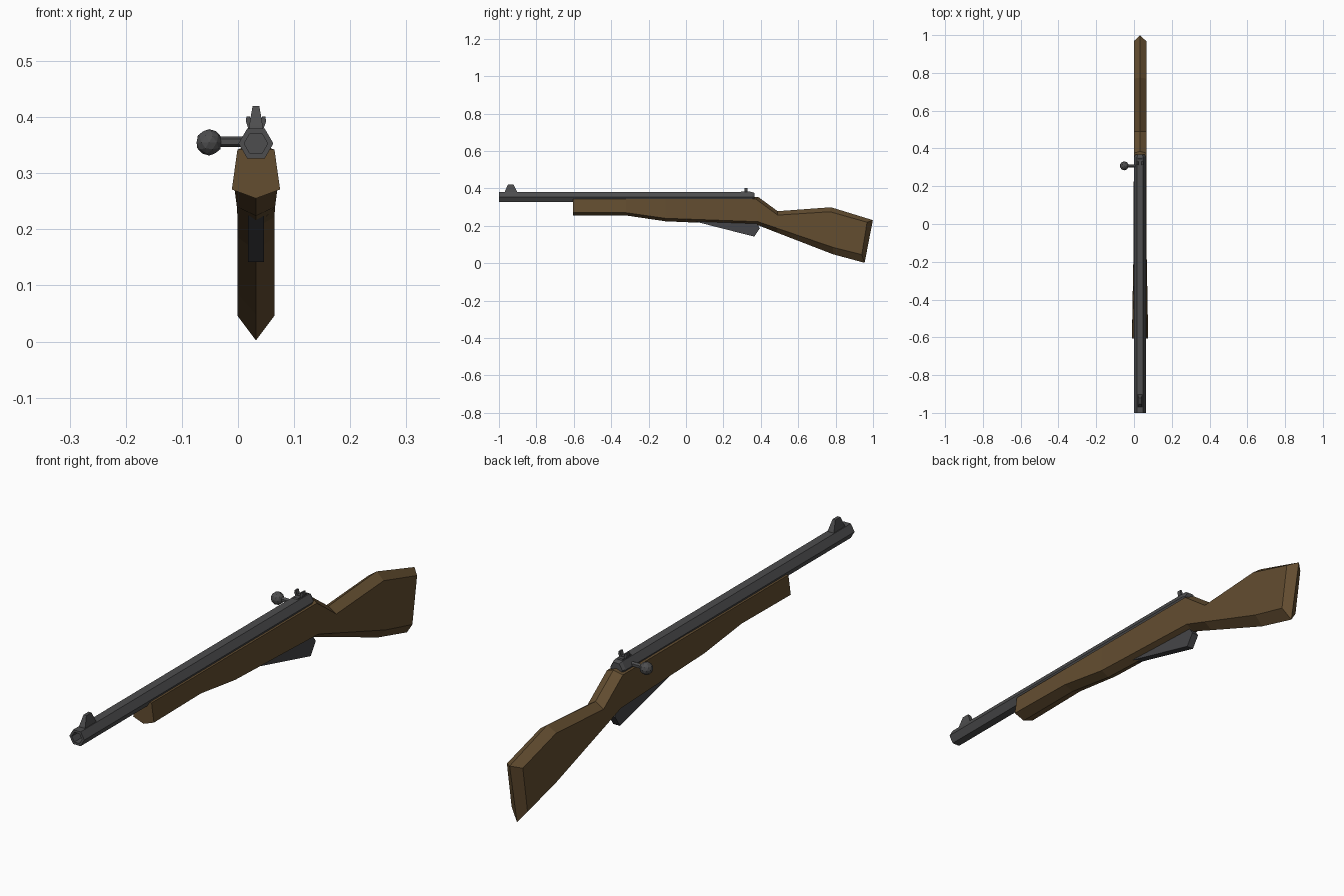
import bpy, bmesh, math
from mathutils import Matrix, Vector

if "Cube" in bpy.data.objects:
    bpy.data.objects.remove(bpy.data.objects["Cube"])

CX = 0.032  # centre line of the gun body (the bolt knob sticks out to -x)


def material(name, rgb):
    m = bpy.data.materials.new(name)
    m.diffuse_color = (*rgb, 1)
    m.use_nodes = True
    m.node_tree.nodes["Principled BSDF"].inputs["Base Color"].default_value = m.diffuse_color
    return m


WOOD = material("wood", (0.125, 0.075, 0.03))
METAL = material("metal", (0.075, 0.075, 0.077))
DARK = material("dark_metal", (0.06, 0.06, 0.065))


def finish(name, bm, mat):
    bmesh.ops.recalc_face_normals(bm, faces=bm.faces)
    me = bpy.data.meshes.new(name)
    bm.to_mesh(me)
    bm.free()
    me.materials.append(mat)
    ob = bpy.data.objects.new(name, me)
    bpy.context.collection.objects.link(ob)
    return ob


def loft(bm, rings, caps=True):
    """Skin a list of equal-length closed rings."""
    vs = [[bm.verts.new(p) for p in r] for r in rings]
    n = len(vs[0])
    for a, b in zip(vs, vs[1:]):
        for i in range(n):
            j = (i + 1) % n
            bm.faces.new((a[i], a[j], b[j], b[i]))
    if caps:
        bm.faces.new(vs[0])
        bm.faces.new(vs[-1])
    return vs


def hexagon(r, y, z=0.353):
    return [(CX + r * math.cos(i * math.pi / 3), y, z + r * math.sin(i * math.pi / 3))
            for i in range(6)]


# Barrel: hexagonal tube with a recessed muzzle and chamfered breech
bm = bmesh.new()
loft(bm, [hexagon(0.021, -0.95), hexagon(0.021, -1.0), hexagon(0.031, -1.0),
          hexagon(0.031, 0.355), hexagon(0.025, 0.367)])
finish("barrel", bm, METAL)

# Stock stations: top ridge, upper edge, lower edge, bottom ridge as (y, z), then half widths
stations = [
    ((-0.605, 0.342), (-0.605, 0.342), (-0.605, 0.271), (-0.605, 0.255), 0.033, 0.043),
    ((-0.32, 0.342), (-0.32, 0.342), (-0.32, 0.270), (-0.32, 0.255), 0.033, 0.038),
    ((-0.11, 0.342), (-0.11, 0.342), (-0.11, 0.240), (-0.11, 0.224), 0.033, 0.034),
    ((0.385, 0.355), (0.375, 0.342), (0.385, 0.222), (0.385, 0.203), 0.033, 0.033),
    ((0.49, 0.278), (0.49, 0.257), (0.49, 0.186), (0.49, 0.162), 0.033, 0.033),
    ((0.775, 0.299), (0.77, 0.275), (0.785, 0.085), (0.785, 0.048), 0.033, 0.033),
    ((0.999, 0.230), (0.968, 0.219), (0.940, 0.046), (0.955, 0.002), 0.033, 0.033),
]
bm = bmesh.new()
rings = []
for top, up, low, bot, wu, wl in stations:
    rings.append([(CX, *top), (CX + wu, *up), (CX + wl, *low),
                  (CX, *bot), (CX - wl, *low), (CX - wu, *up)])
vs = loft(bm, rings, caps=False)
bm.faces.new(vs[0])
b = vs[-1]
bm.faces.new(b[:4])                       # butt plate is two halves meeting at a ridge
bm.faces.new((b[3], b[4], b[5], b[0]))
finish("stock", bm, WOOD)

# Magazine: wedge under the stock
profile = [(0.04, 0.225), (0.365, 0.142), (0.395, 0.187), (0.37, 0.225)]
bm = bmesh.new()
loft(bm, [[(CX + s * 0.014, y, z) for y, z in profile] for s in (-1, 1)])
finish("magazine", bm, DARK)

# Front sight: tapered blade
bm = bmesh.new()
loft(bm, [[(CX - w, y0, z), (CX + w, y0, z), (CX + w, y1, z), (CX - w, y1, z)]
          for w, y0, y1, z in ((0.014, -0.972, -0.9, 0.372), (0.012, -0.968, -0.905, 0.385),
                               (0.006, -0.952, -0.922, 0.420))])
finish("front_sight", bm, METAL)

# Rear sight: low base with a notched upright
bm = bmesh.new()
notch = [(-0.012, 0.375), (-0.018, 0.392), (-0.017, 0.401), (-0.011, 0.401), (-0.007, 0.387),
         (0.007, 0.387), (0.011, 0.401), (0.017, 0.401), (0.018, 0.392), (0.012, 0.375)]
loft(bm, [[(CX + x, y, z) for x, z in notch] for y in (0.313, 0.330)])
finish("rear_sight", bm, METAL)
bm = bmesh.new()
base = [(0.29, 0.375), (0.295, 0.384), (0.345, 0.384), (0.35, 0.375)]
loft(bm, [[(CX + s * 0.011, y, z) for y, z in base] for s in (-1, 1)])
finish("rear_sight_base", bm, METAL)

# Bolt handle and knob
bm = bmesh.new()
ring = [(0.308 + 0.0095 * math.cos(a), 0.356 + 0.0095 * math.sin(a))
        for a in (i * math.pi / 3 + math.pi / 6 for i in range(6))]
loft(bm, [[(x, y, z) for y, z in ring] for x in (-0.045, CX)])
finish("bolt_handle", bm, METAL)
bm = bmesh.new()
bmesh.ops.create_icosphere(bm, subdivisions=2, radius=0.0235,
                           matrix=Matrix.Translation(Vector((-0.0515, 0.308, 0.355))))
finish("bolt_knob", bm, METAL)
